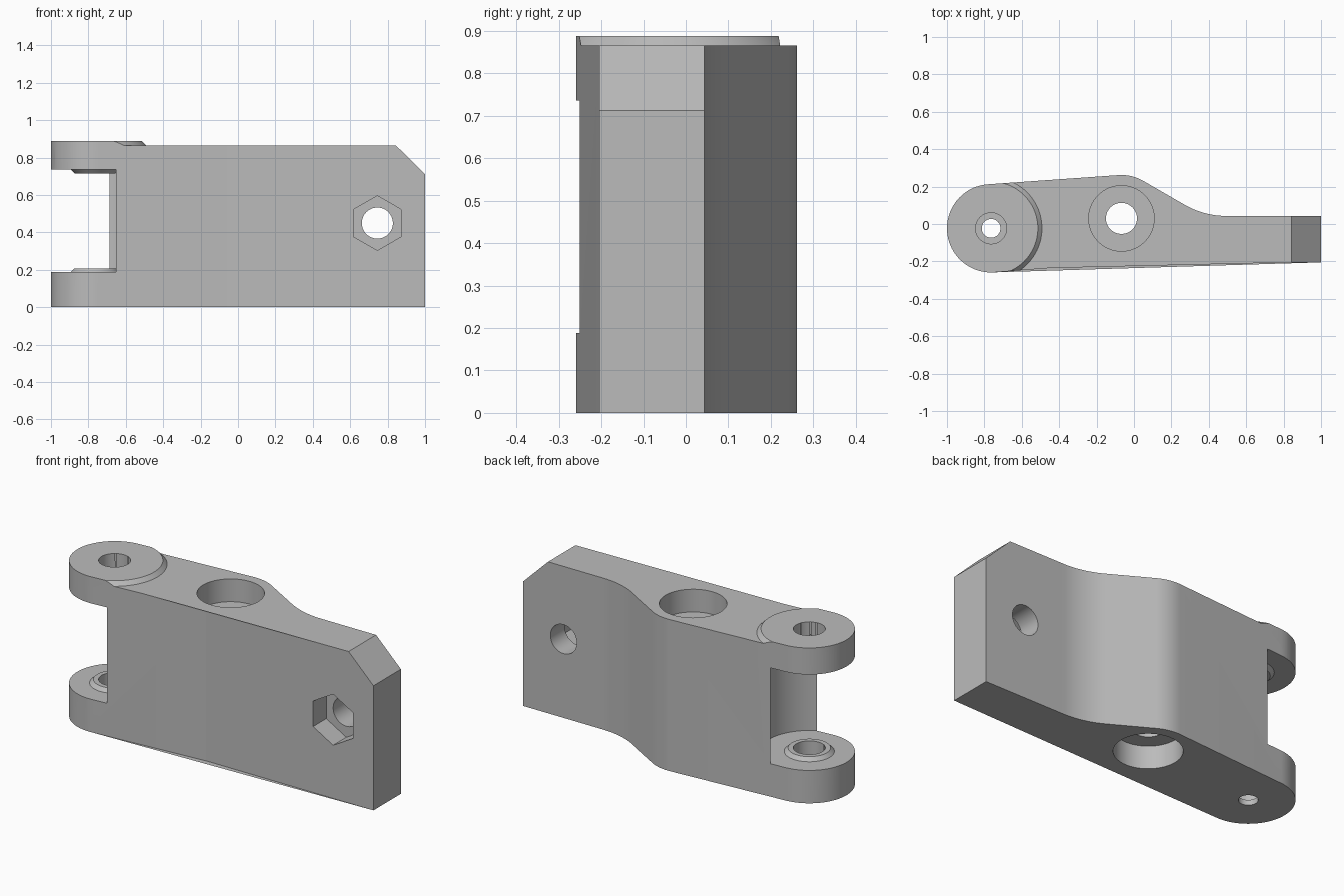
import bpy
import bmesh
from math import cos, sin, radians, tau
from mathutils import Matrix, Vector

if "Cube" in bpy.data.objects:
    bpy.data.objects.remove(bpy.data.objects["Cube"], do_unlink=True)

steel = bpy.data.materials.new("plain grey metal")
steel.use_nodes = True
grey = (0.5, 0.5, 0.5, 1)
steel.diffuse_color = grey
steel.node_tree.nodes["Principled BSDF"].inputs["Base Color"].default_value = grey

PIN = Vector((-0.764, -0.023, 0))    # axis of the forked end
HUB = Vector((-0.067, 0.03, 0))      # axis of the bearing bore
NUT = Vector((0.745, 0, 0.45))       # axis of the cross bolt
TO_FRONT = Matrix.Rotation(radians(90), 4, 'X')


def finish(name, bm, matrix):
    bmesh.ops.remove_doubles(bm, verts=bm.verts, dist=1e-5)
    bmesh.ops.transform(bm, matrix=matrix, verts=bm.verts)
    bmesh.ops.recalc_face_normals(bm, faces=bm.faces)
    mesh = bpy.data.meshes.new(name)
    bm.to_mesh(mesh)
    bm.free()
    mesh.materials.append(steel)
    ob = bpy.data.objects.new(name, mesh)
    bpy.context.collection.objects.link(ob)
    return ob


def prism(name, points, low, high, matrix=Matrix()):
    bm = bmesh.new()
    face = bm.faces.new([bm.verts.new((x, y, low)) for x, y in points])
    ext = bmesh.ops.extrude_face_region(bm, geom=[face])
    moved = [g for g in ext["geom"] if isinstance(g, bmesh.types.BMVert)]
    bmesh.ops.translate(bm, verts=moved, vec=(0, 0, high - low))
    return finish(name, bm, matrix)


def lathe(name, profile, centre, steps=96, turn=Matrix()):
    bm = bmesh.new()
    verts = [bm.verts.new((r, 0, z)) for r, z in profile]
    edges = [bm.edges.new(pair) for pair in zip(verts, verts[1:])]
    bmesh.ops.spin(bm, geom=verts + edges, axis=(0, 0, 1), cent=(0, 0, 0),
                   angle=tau, steps=steps)
    return finish(name, bm, Matrix.Translation(centre) @ turn)


def arc(cx, cy, r, start, end, n):
    angles = [radians(start + (end - start) * i / n) for i in range(n + 1)]
    return [(cx + r * cos(a), cy + r * sin(a)) for a in angles]


def combine(ob, other, operation):
    mod = ob.modifiers.new(other.name, 'BOOLEAN')
    mod.operation = operation
    mod.solver = 'EXACT'
    mod.object = other
    bpy.context.view_layer.update()
    graph = bpy.context.evaluated_depsgraph_get()
    mesh = bpy.data.meshes.new_from_object(ob.evaluated_get(graph))
    ob.modifiers.clear()
    ob.data = mesh
    bpy.data.objects.remove(other, do_unlink=True)


# Plan outline: round fork end, hub bulge, concave neck and straight tail
outline = (arc(PIN.x, PIN.y, 0.236, 94.3, 274.3, 48)
           + arc(HUB.x, HUB.y, 0.235, 274.3, 270, 2)[::1]
           + [(1, -0.205), (1, 0.043)]
           + arc(0.495, 0.493, 0.45, 270, 240, 12)
           + arc(HUB.x, HUB.y, 0.232, 60, 94.3, 12))
body = prism("bracket_body", outline, 0, 0.866)

# Sloped upper corner of the tail
corner = prism("tail_corner", [(0.843, 0.866), (1, 0.712), (1.2, 0.516),
                               (1.2, 1.1), (0.6, 1.1)], -0.6, 0.6, TO_FRONT)
combine(body, corner, 'DIFFERENCE')

# Raised pad on the fork, trimmed to the outline
pad = lathe("fork_pad", [(0, 0.8), (0.272, 0.8), (0.272, 0.866),
                         (0.25, 0.888), (0, 0.888)], PIN)
combine(pad, prism("pad_trim", outline, -0.2, 1.2), 'INTERSECT')
combine(body, pad, 'UNION')

# Fork slot, leaving a tapered boss on each lug
slot = lathe("fork_slot", [(0, 0.208), (0.11, 0.208), (0.13, 0.188),
                           (0.254, 0.188), (0.254, 0.736), (0.13, 0.736),
                           (0.11, 0.716), (0, 0.716)], PIN)
combine(body, slot, 'DIFFERENCE')

# Stepped pin hole
pin_hole = lathe("pin_hole", [(0, -0.1), (0.05, -0.1), (0.05, 0.03),
                              (0.083, 0.03), (0.083, 1), (0, 1)], PIN)
combine(body, pin_hole, 'DIFFERENCE')

# Bearing bore with a counterbore at both ends
bore = lathe("bearing_bore", [(0, -0.1), (0.175, -0.1), (0.175, 0.13),
                              (0.083, 0.13), (0.083, 0.736), (0.175, 0.736),
                              (0.175, 1), (0, 1)], HUB)
combine(body, bore, 'DIFFERENCE')

# Cross bolt hole with a hexagonal pocket on the front
bolt = lathe("bolt_hole", [(0, -0.5), (0.083, -0.5), (0.083, 0.5), (0, 0.5)],
             NUT, 64, TO_FRONT)
combine(body, bolt, 'DIFFERENCE')
pocket = lathe("nut_pocket", [(0, 0.086), (0.146, 0.086), (0.146, 0.5), (0, 0.5)],
               NUT, 6, TO_FRONT @ Matrix.Rotation(radians(30), 4, 'Z'))
combine(body, pocket, 'DIFFERENCE')

# Smooth the curved walls and keep the machined edges crisp
bpy.ops.object.select_all(action='DESELECT')
body.select_set(True)
bpy.context.view_layer.objects.active = body
bpy.ops.object.shade_smooth_by_angle(angle=radians(25))
